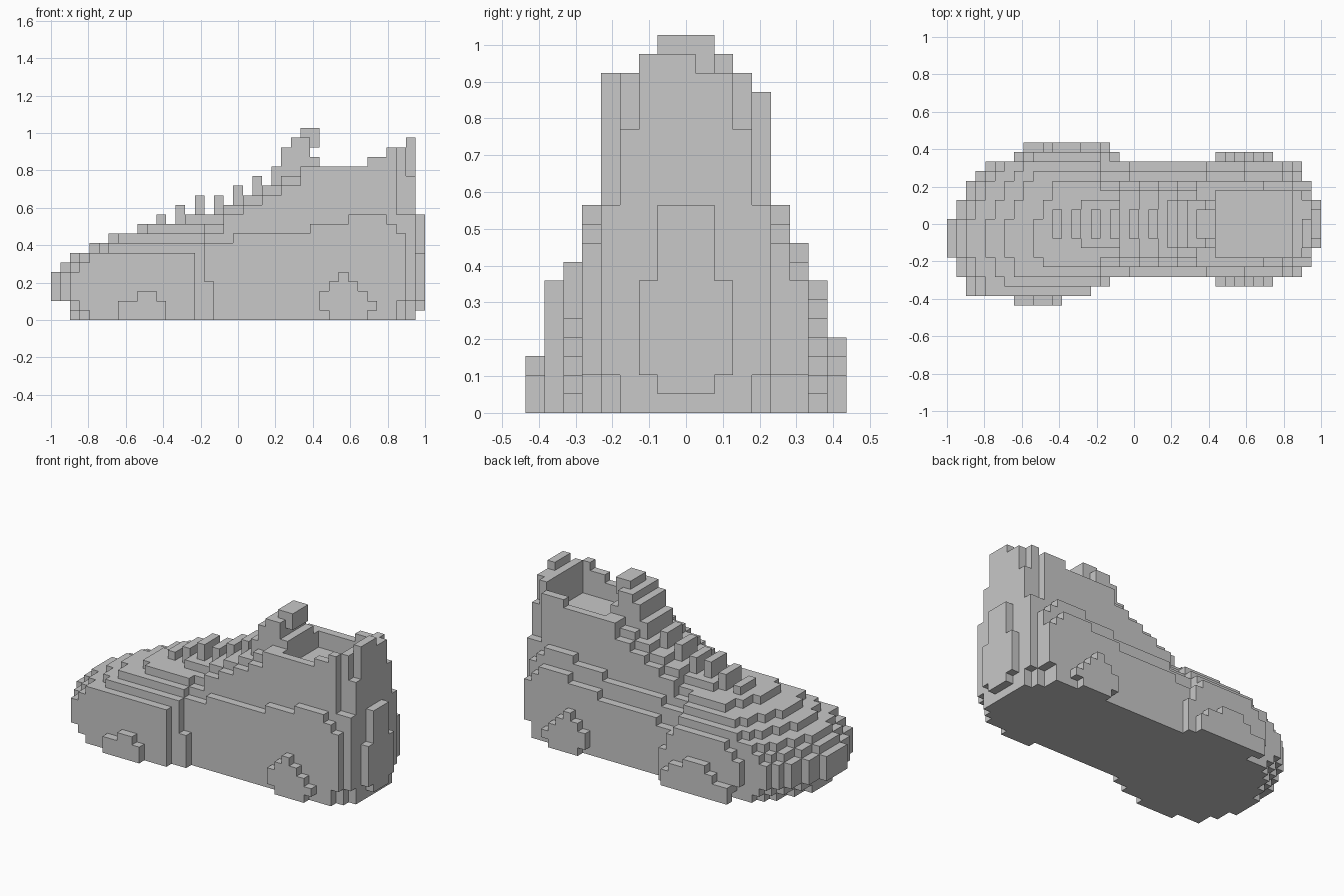
import bpy
import bmesh
from mathutils import Vector

# Block grid: 39 long, 17 wide, 20 high
U = 2 / 39
ORIGIN = Vector((-1, -8.5 * U, 0))
MID = 8

old = bpy.data.objects.get("Cube")
if old:
    bpy.data.objects.remove(old, do_unlink=True)

grey = bpy.data.materials.new("plain grey")
grey.use_nodes = True
COLOUR = (0.58, 0.58, 0.58, 1)
grey.diffuse_color = COLOUR
grey.node_tree.nodes["Principled BSDF"].inputs["Base Color"].default_value = COLOUR


def box(i0, i1, j0, j1, k0, k1):
    """All blocks from the first up to, not including, the last index."""
    return {(i, j, k) for i in range(i0, i1)
            for j in range(j0, j1) for k in range(k0, k1)}


def columns(j, start, tops):
    """A one-block-thick plate with a stepped top."""
    cells = set()
    for n, top in enumerate(tops):
        cells |= box(start + n, start + n + 1, j, j + 1, 0, top)
    return cells


# Toe box: layers of one lopsided outline, pushed back and inset as they rise
LOW = (5, 3, 1, 1, 1, 1, 1, 1)
HIGH = (9, 11, 13, 14, 15, 15, 15, 16)


def toe_layer(k0, k1, back, inset):
    cells = set()
    for i in range(max(back, 2 if k0 < 2 else 0), 16):
        n = min(i - back, 7)
        low, high = max(LOW[n], 1 + inset), min(HIGH[n], 16 - inset)
        cells |= box(i, i + 1, low, high, k0, k1)
    return cells


toe = set()
for layer in ((0, 1, 2, 0), (1, 2, 1, 0), (2, 5, 0, 0), (5, 6, 1, 0),
              (6, 7, 2, 0), (7, 8, 4, 1), (8, 9, 6, 2), (9, 10, 9, 3)):
    toe |= toe_layer(*layer)
toe -= box(15, 16, 0, 2, 0, 20)
toe |= box(15, 17, 2, 3, 0, 4) | box(15, 16, 2, 3, 4, 6)
toe |= box(16, 18, 15, 16, 0, 4) | box(16, 17, 15, 16, 4, 6)

# Low bulges on the sides of the toe and the heel
bulges = columns(0, 7, (2, 2, 3, 3, 2)) | columns(16, 8, (2, 2, 3, 4, 4, 4, 3, 3, 2))
for j in (2, 15):
    bulges |= columns(j, 28, (3, 4, 5, 4, 3, 2))
    bulges -= box(28, 29, j, j + 1, 0, 1) | box(33, 34, j, j + 1, 0, 1)


# Stepped side panels
def panel_top(i):
    if i > 34:
        return 10 if i == 35 else 9
    return 8 + (i > 18) + (i > 26) + (i > 30)


sides = set()
for i in range(16, 37):
    top = panel_top(i)
    sides |= box(i, i + 1, 3, 14, 0, top)
    sides |= box(i, i + 1, 14, 15, 0, top - 2)
sides -= box(36, 37, 3, 4, 0, 2) | box(36, 37, 13, 15, 0, 2)


# Upper: slopes up along the instep to the ankle
def instep(i, d):
    if i > 25:
        return 16
    crown = min(16, 11 + max(0, (i - 16) // 2))
    return crown - (max(0, d - 2) if i < 18 else d // 4)


upper = set()
for i in range(14, 28):
    for d in range(5):
        top = instep(i, d)
        upper |= box(i, i + 1, MID - d, MID - d + 1, 0, top)
        upper |= box(i, i + 1, MID + d, MID + d + 1, 0, top)

# Ankle: collar walls around a sunken floor
ankle = box(28, 36, 4, 13, 0, 14)
for j in (4, 12):
    ankle |= box(28, 36, j, j + 1, 14, 16) | box(33, 36, j, j + 1, 16, 17)
ankle |= box(35, 36, 4, 5, 17, 18)

# Heel: back wall, pull tab and outer bumper
heel = box(36, 37, 4, 13, 0, 11) | box(36, 37, 5, 12, 11, 18)
heel |= box(37, 38, 5, 12, 0, 15) | box(37, 38, 4, 13, 2, 11)
tab = box(37, 38, 6, 11, 15, 18) | box(37, 38, 6, 9, 18, 19)
bumper = box(38, 39, 7, 10, 1, 11) | box(38, 39, 6, 11, 2, 7)

# Laces: raised bars across the instep
laces = set()
for i, top in ((11, 11), (13, 12), (15, 13), (17, 13), (19, 14), (21, 15), (23, 16)):
    half = 1 if i < 22 else 2
    laces |= box(i, i + 1, MID - half, MID + half + 1, top - 2, top)

# Tongue: rises to a small overhanging tip
tongue = box(24, 25, 6, 11, 14, 18) | box(25, 26, 6, 11, 14, 19)
tongue |= box(26, 27, 6, 11, 16, 19) | box(27, 28, 7, 10, 18, 19)
tongue |= box(26, 28, 7, 10, 19, 20) | box(27, 28, 6, 11, 16, 17)

PARTS = {"toe_box": toe, "side_bulges": bulges, "side_panels": sides,
         "upper": upper, "ankle_collar": ankle, "heel": heel,
         "heel_tab": tab, "heel_bumper": bumper, "laces": laces, "tongue": tongue}
FILLED = set().union(*PARTS.values())


# Skin only the open sides of each block, then merge flat areas
def build(name, cells):
    bm = bmesh.new()
    for cell in cells:
        for axis in range(3):
            for side in (0, 1):
                near = list(cell)
                near[axis] += 2 * side - 1
                if tuple(near) in FILLED:
                    continue
                a, b = (axis + 1) % 3, (axis + 2) % 3
                corners = []
                for s, t in ((0, 0), (1, 0), (1, 1), (0, 1)):
                    p = Vector(cell)
                    p[axis] += side
                    p[a] += s
                    p[b] += t
                    corners.append(bm.verts.new(ORIGIN + p * U))
                bm.faces.new(corners if side else corners[::-1])
    bmesh.ops.remove_doubles(bm, verts=bm.verts, dist=U / 100)
    bmesh.ops.dissolve_limit(bm, angle_limit=0.01, verts=bm.verts, edges=bm.edges)
    mesh = bpy.data.meshes.new(name)
    bm.to_mesh(mesh)
    bm.free()
    mesh.materials.append(grey)
    bpy.context.collection.objects.link(bpy.data.objects.new(name, mesh))


used = set()
for part, blocks in PARTS.items():
    build(part, blocks - used)
    used |= blocks
